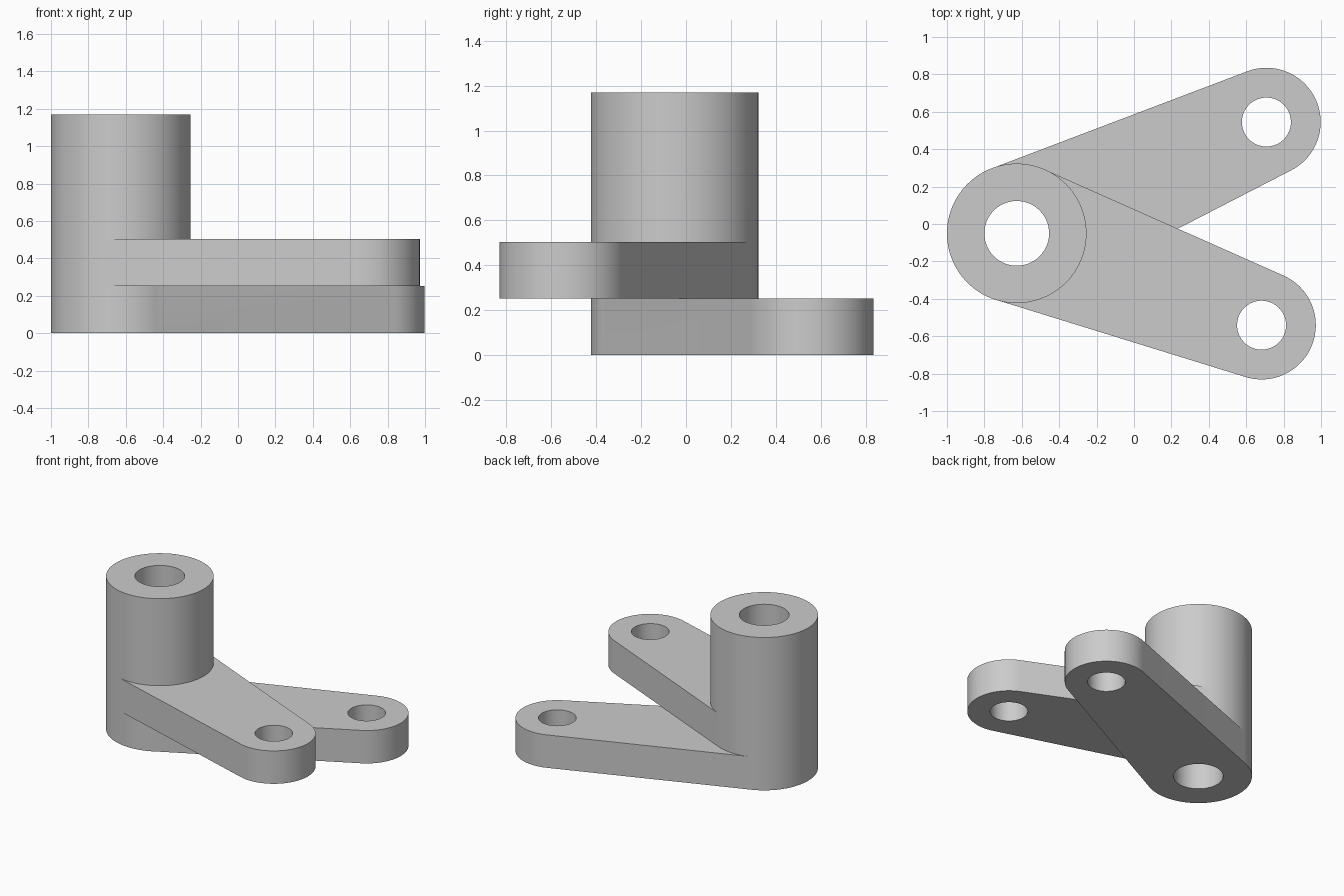
import bpy, bmesh, math
from mathutils import Vector

cube = bpy.data.objects.get("Cube")
if cube:
    bpy.data.objects.remove(cube, do_unlink=True)

HUB, HUB_R, BORE_R, HUB_H = Vector((-0.627, -0.05)), 0.373, 0.173, 1.17
END_R, PIN_R, ARM_T = 0.29, 0.131, 0.252

grey = bpy.data.materials.new("plain grey")
grey.use_nodes = True
COLOUR = (0.6, 0.6, 0.6, 1)
grey.diffuse_color = COLOUR
grey.node_tree.nodes["Principled BSDF"].inputs["Base Color"].default_value = COLOUR


def arc(centre, r, start, end, n):
    return [centre + r * Vector((math.cos(a), math.sin(a)))
            for a in (start + (end - start) * i / n for i in range(n + 1))]


def circle(centre, r, n=96):
    return arc(centre, r, 0, math.tau, n)[:-1]


def plate(name, loops, z0, height):
    """Extrude an outline with holes into a solid."""
    bm = bmesh.new()
    edges = []
    for loop in loops:
        vs = [bm.verts.new((p.x, p.y, z0)) for p in loop]
        edges += [bm.edges.new((v, vs[i - 1])) for i, v in enumerate(vs)]
    bmesh.ops.triangle_fill(bm, edges=edges, use_beauty=True)
    res = bmesh.ops.extrude_face_region(bm, geom=bm.faces[:], use_keep_orig=True)
    top = [g for g in res["geom"] if isinstance(g, bmesh.types.BMVert)]
    bmesh.ops.translate(bm, verts=top, vec=(0, 0, height))
    bmesh.ops.recalc_face_normals(bm, faces=bm.faces[:])
    mesh = bpy.data.meshes.new(name)
    bm.to_mesh(mesh)
    bm.free()
    mesh.materials.append(grey)
    obj = bpy.data.objects.new(name, mesh)
    bpy.context.collection.objects.link(obj)
    return obj


def arm(name, end, z0):
    """Tapered arm tangent to the hub, with a rounded, drilled end."""
    d = end - HUB
    heading = math.atan2(d.y, d.x)
    side = math.acos((HUB_R - END_R) / d.length)
    lo, hi = heading - side, heading + side
    root = HUB_R * 0.998
    outline = (arc(HUB, root, lo, lo, 1)[:1]
               + arc(end, END_R, lo, hi, 48)
               + arc(HUB, root, hi, hi, 1)[:1]
               + arc(HUB, (HUB_R + BORE_R) / 2, hi, lo, 32))
    return plate(name, [outline, circle(end, PIN_R, 64)], z0, ARM_T)


# Bored hub and the two stacked arms
hub = plate("hub_with_arms", [circle(HUB, HUB_R), circle(HUB, BORE_R)], 0, HUB_H)
arms = [arm("lower_arm", Vector((0.708, 0.545)), 0),
        arm("upper_arm", Vector((0.682, -0.541)), ARM_T)]

# Fuse the arms into the hub
bpy.context.view_layer.objects.active = hub
for part in arms:
    mod = hub.modifiers.new("fuse", 'BOOLEAN')
    mod.operation, mod.solver, mod.object = 'UNION', 'EXACT', part
    bpy.ops.object.modifier_apply(modifier=mod.name)
    bpy.data.objects.remove(part, do_unlink=True)

bpy.ops.object.select_all(action='DESELECT')
hub.select_set(True)
bpy.ops.object.shade_smooth_by_angle(angle=math.radians(30))
